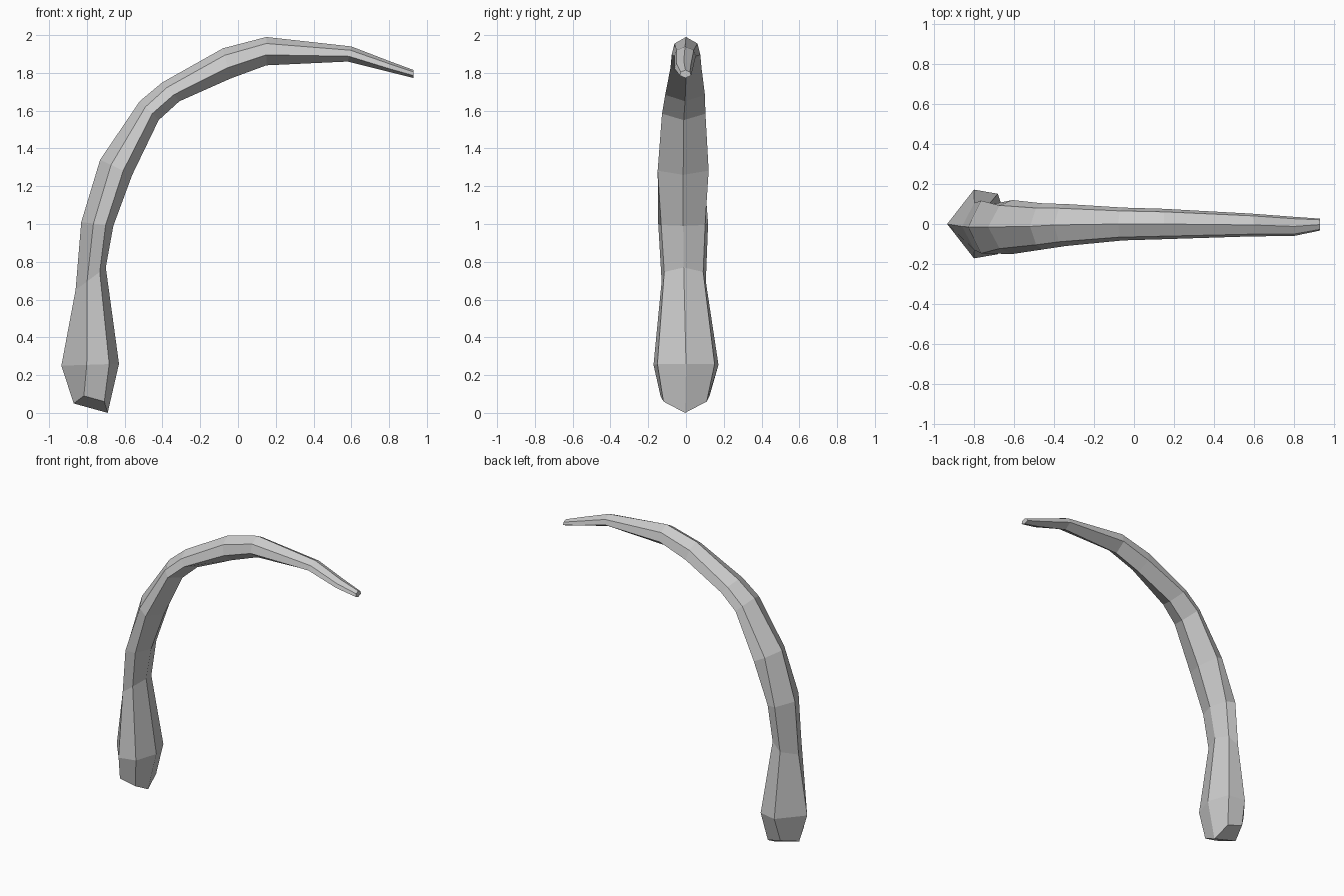
import bpy, bmesh
from mathutils import Vector

if "Cube" in bpy.data.objects:
    bpy.data.objects.remove(bpy.data.objects["Cube"])

# Hexagonal rings along the curve:
# outer x, z, inner x, z, half width, y centre, position of outer / inner flank edge
rings = [
    (-.87, .06, -.69, .01, .13, -.005, .30, .90),
    (-.935, .26, -.63, .27, .172, 0, .44, .83),
    (-.86, .66, -.70, .78, .117, -.012, .38, .80),
    (-.83, 1.02, -.66, 1.0, .132, -.015, .38, .76),
    (-.73, 1.35, -.56, 1.27, .135, -.015, .34, .72),
    (-.52, 1.66, -.42, 1.56, .115, -.012, .30, .66),
    (-.40, 1.76, -.31, 1.66, .105, -.005, .27, .66),
    (-.08, 1.94, -.04, 1.78, .082, 0, .23, .64),
    (.15, 2.0, .15, 1.85, .076, 0, .23, .63),
    (.60, 1.95, .58, 1.87, .057, -.005, .25, .65),
    (.80, 1.873, .80, 1.815, .048, -.012, .25, .70),
    (.93, 1.825, .93, 1.783, .030, -.003, .25, .70),
]

bm = bmesh.new()


def add_ring(i, ox, oz, ix, iz, w, yc, t1, t2):
    outer, inner = Vector((ox, yc, oz)), Vector((ix, yc, iz))
    low = i < 4
    w1, w2 = (w, w * .88) if low else (w * .8, w)
    lift = .055 if i == 0 else 0       # butt end is ridged along its middle
    pts = [outer]
    for t, y in ((t1, -w1), (t2, -w2)):
        pts.append(outer.lerp(inner, t) + Vector((0, y, lift)))
    pts.append(inner)
    for t, y in ((t2, w2), (t1, w1)):
        pts.append(outer.lerp(inner, t) + Vector((0, y, lift)))
    return [bm.verts.new(p) for p in pts]


loops = [add_ring(i, *r) for i, r in enumerate(rings)]

# Side faces
for a, b in zip(loops, loops[1:]):
    for k in range(6):
        n = (k + 1) % 6
        bm.faces.new((a[k], a[n], b[n], b[k]))

# End caps, folded along the middle
for r in (loops[0], loops[-1]):
    bm.faces.new((r[0], r[1], r[2], r[3]))
    bm.faces.new((r[0], r[3], r[4], r[5]))

# Stand on the ground
low_z = min(v.co.z for v in bm.verts)
bmesh.ops.translate(bm, verts=bm.verts, vec=(0, 0, -low_z))
bmesh.ops.recalc_face_normals(bm, faces=bm.faces)

mesh = bpy.data.meshes.new("curved_horn")
bm.to_mesh(mesh)
bm.free()
bpy.context.collection.objects.link(bpy.data.objects.new("curved_horn", mesh))
